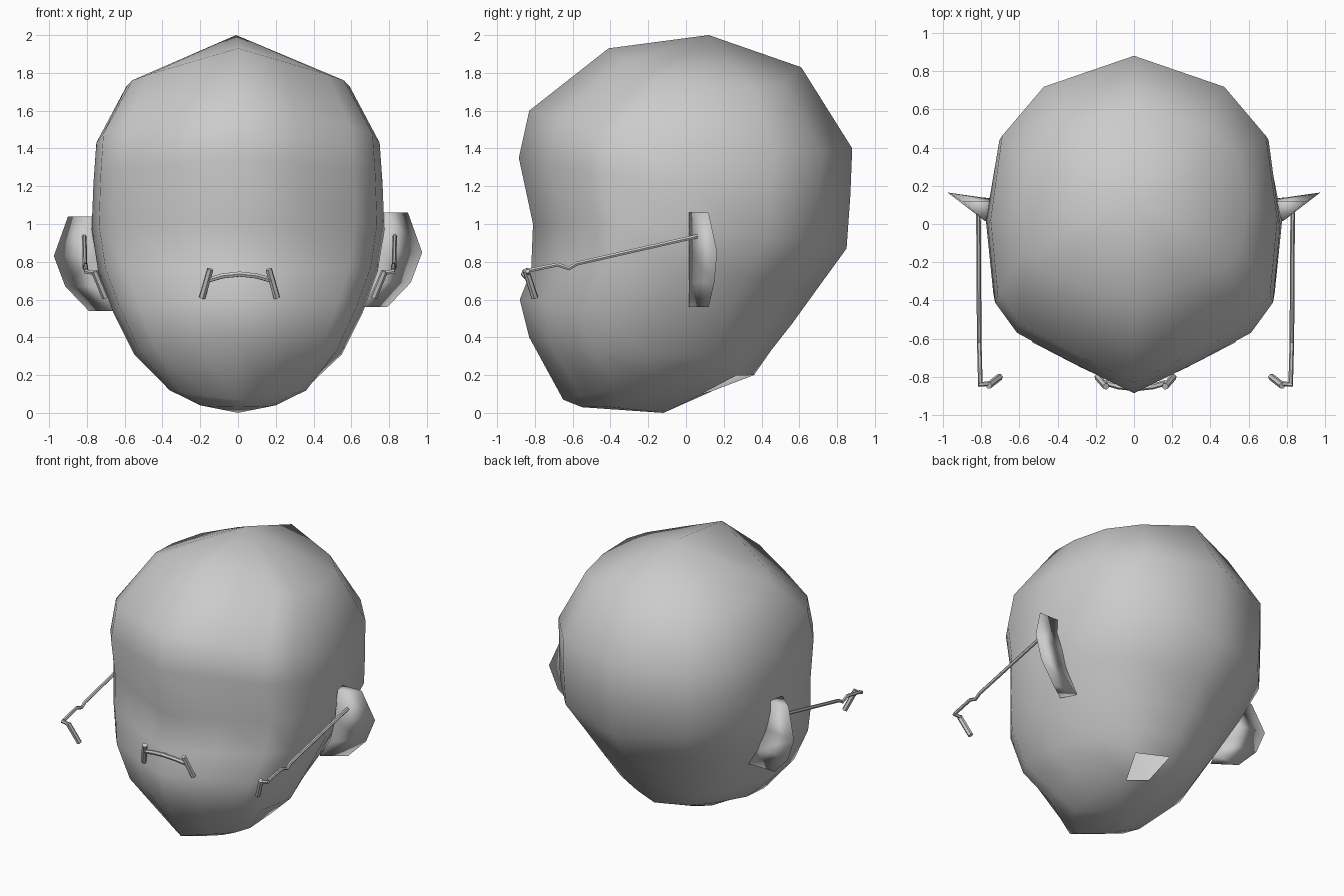
import bpy, bmesh
from mathutils import Vector

cube = bpy.data.objects.get("Cube")
if cube:
    bpy.data.objects.remove(cube)

grey = bpy.data.materials.new("plain grey")
grey.use_nodes = True
grey.diffuse_color = (0.6, 0.6, 0.6, 1)
grey.node_tree.nodes["Principled BSDF"].inputs["Base Color"].default_value = (0.6, 0.6, 0.6, 1)


def finish(bm, name):
    """Turn a bmesh into a smooth grey object."""
    bmesh.ops.recalc_face_normals(bm, faces=bm.faces)
    mesh = bpy.data.meshes.new(name)
    bm.to_mesh(mesh)
    bm.free()
    mesh.materials.append(grey)
    for poly in mesh.polygons:
        poly.use_smooth = True
    obj = bpy.data.objects.new(name, mesh)
    bpy.context.collection.objects.link(obj)
    return obj


# Outline of every head ring: fraction front to back, fraction of half width
HALF = [(0, 0), (.09, .42), (.18, .8), (.27, .95), (.5, 1), (.755, .92), (.905, .63), (1, 0)]
OUTLINE = HALF + [(t, -w) for t, w in HALF[-2:0:-1]]

# Head rings: front y, front z, back y, back z, half width, side z, narrowing behind the jaw
RINGS = [
    (-.41, 1.93, .61, 1.83, .59, 1.73, 1),
    (-.83, 1.60, .88, 1.40, .75, 1.43, 1),
    (-.885, 1.35, .87, 1.15, .765, 1.22, 1),
    (-.81, 1.00, .85, .87, .775, .97, .97),
    (-.82, .75, .69, .65, .74, .75, .92),
    (-.88, .60, .56, .47, .66, .53, .87),
    (-.83, .40, .45, .33, .55, .31, .83),
    (-.65, .07, .36, .20, .38, .15, .87),
    (-.55, .03, .15, .12, .21, .06, 1),
]


def build_head():
    bm = bmesh.new()
    rings = []
    for yf, zf, yb, zb, width, side, narrow in RINGS:
        sag = side - (zf + zb) / 2
        rings.append([bm.verts.new((w * width * (narrow if t > .6 else 1),
                                    yf + (yb - yf) * t,
                                    zf + (zb - zf) * t + sag * abs(w)))
                      for t, w in OUTLINE])
    n = len(OUTLINE)
    back = len(HALF) - 1
    for level, (a, b) in enumerate(zip(rings, rings[1:])):
        for i in range(n):
            # Leave the small neck opening at the lower back
            if level == len(RINGS) - 2 and i == back - 1:
                continue
            j = (i + 1) % n
            bm.faces.new((a[i], a[j], b[j], b[i]))
    for ring, tip in ((rings[0], (-.01, .12, 2)), (rings[-1], (0, -.12, 0))):
        v = bm.verts.new(tip)
        for i in range(n):
            bm.faces.new((ring[i], ring[(i + 1) % n], v))
    finish(bm, "head")


# Ear sections from top to bottom: height, outer x, outer y, root x
EAR = [(1.06, .90, .12, .72), (.85, .975, .165, .70),
       (.69, .915, .15, .66), (.56, .79, .12, .58)]


def build_ear(side, name):
    bm = bmesh.new()
    drop = .02 if side < 0 else 0
    sections = [[bm.verts.new((side * x, y, z - drop)) for x, y in
                 ((root + .06, .015), (tip, ty), (root, .12))]
                for z, tip, ty, root in EAR]
    for a, b in zip(sections, sections[1:]):
        for i in range(3):
            j = (i + 1) % 3
            bm.faces.new((a[i], a[j], b[j], b[i]))
    bm.faces.new(sections[0])
    bm.faces.new(sections[-1])
    finish(bm, name)


def rod(name, points, radius):
    """Thin round wire along a path, converted to a capped mesh."""
    curve = bpy.data.curves.new(name, 'CURVE')
    curve.dimensions = '3D'
    curve.bevel_depth = radius
    curve.bevel_resolution = 1
    curve.use_fill_caps = True
    spline = curve.splines.new('POLY')
    spline.points.add(len(points) - 1)
    for p, co in zip(spline.points, points):
        p.co = (*Vector(co), 1)
    curve.materials.append(grey)
    obj = bpy.data.objects.new(name, curve)
    bpy.context.collection.objects.link(obj)
    bpy.ops.object.select_all(action='DESELECT')
    bpy.context.view_layer.objects.active = obj
    obj.select_set(True)
    bpy.ops.object.convert(target='MESH')
    bpy.ops.object.shade_smooth_by_angle(angle=.9)


build_head()
for side, word in ((1, "left"), (-1, "right")):
    build_ear(side, word + "_ear")

    # Spectacle arm with its small kink, lens clip and nose pad
    def at(x, y, z):
        return (.008 + side * x, y, z)
    rod(word + "_temple_arm", [at(.822, .06, .935), at(.818, -.58, .79), at(.818, -.62, .765),
                               at(.816, -.68, .785), at(.812, -.83, .755)], .012)
    rod(word + "_hinge", [at(.822, -.84, .75), at(.765, -.835, .74)], .012)
    rod(word + "_lens_clip", [at(.768, -.845, .75), at(.71, -.80, .61)], .018)
    rod(word + "_nose_pad", [at(.155, -.85, .76), at(.198, -.80, .61)], .018)

# Arched bridge over the nose
rod("nose_bridge", [(.008 + x, y, z) for x, y, z in
                    ((-.16, -.83, .705), (-.09, -.85, .725), (0, -.86, .735),
                     (.09, -.85, .725), (.16, -.83, .705))], .015)
